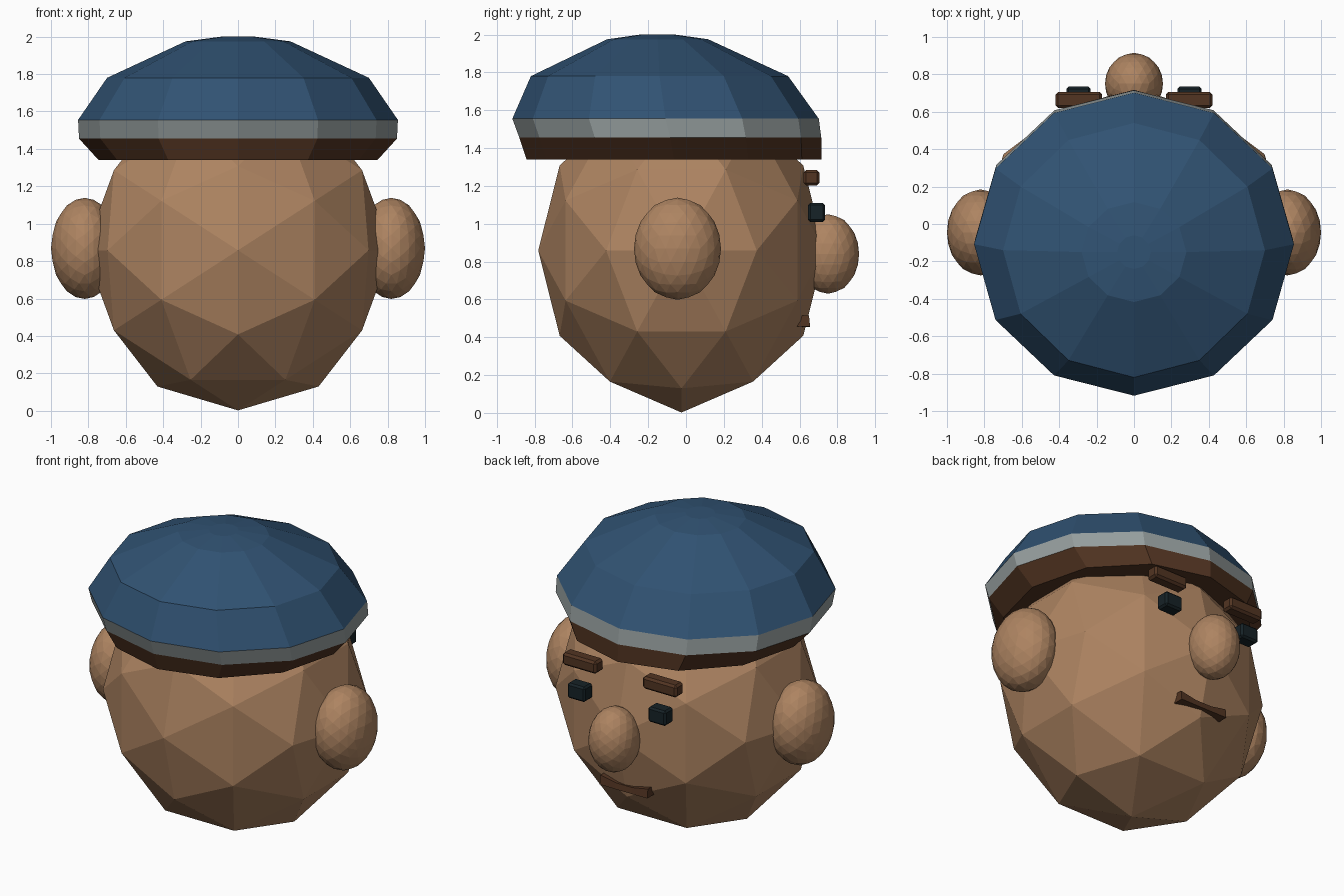
import bpy, bmesh
from math import sin, cos, pi
from mathutils import Vector

if "Cube" in bpy.data.objects:
    bpy.data.objects.remove(bpy.data.objects["Cube"])


def material(name, rgb):
    m = bpy.data.materials.new(name)
    m.diffuse_color = (*rgb, 1)
    m.use_nodes = True
    m.node_tree.nodes["Principled BSDF"].inputs["Base Color"].default_value = m.diffuse_color
    return m


SKIN = material("skin", (0.42, 0.23, 0.12))
BLUE = material("blue", (0.03, 0.085, 0.17))
GREY = material("light_grey", (0.3, 0.34, 0.34))
BROWN = material("brown", (0.085, 0.035, 0.016))
DARK = material("dark", (0.008, 0.016, 0.02))


def finish(bm, name, mat):
    bmesh.ops.recalc_face_normals(bm, faces=bm.faces[:])
    me = bpy.data.meshes.new(name)
    bm.to_mesh(me)
    bm.free()
    me.materials.append(mat)
    ob = bpy.data.objects.new(name, me)
    bpy.context.collection.objects.link(ob)
    return ob


def ball(name, centre, radii, cuts, mat):
    """Geodesic ball whose edge midpoints lie on the axes."""
    bm = bmesh.new()
    a, b = 0.5257, 0.8507
    for s in (-1, 1):
        for t in (-1, 1):
            for p in ((s * a, 0, t * b), (0, s * b, t * a), (s * b, t * a, 0)):
                bm.verts.new(p)
    bmesh.ops.convex_hull(bm, input=bm.verts[:])
    for _ in range(cuts):
        bmesh.ops.subdivide_edges(bm, edges=bm.edges[:], cuts=1, use_grid_fill=True)
        for v in bm.verts:
            v.co.normalize()
    for v in bm.verts:
        v.co = Vector(c + r * k for c, r, k in zip(centre, radii, v.co))
    return finish(bm, name, mat)


def loft(name, rings, mat, cap_start=False, cap_end=False):
    bm = bmesh.new()
    loops = [[bm.verts.new(p) for p in ring] for ring in rings]
    for lo, hi in zip(loops, loops[1:]):
        n = len(lo)
        for i in range(n):
            j = (i + 1) % n
            bm.faces.new((lo[i], lo[j], hi[j], hi[i]))
    if cap_start:
        bm.faces.new(loops[0][::-1])
    if cap_end:
        bm.faces.new(loops[-1])
    return finish(bm, name, mat)


def block(name, centre, size, bevel, mat):
    bm = bmesh.new()
    bmesh.ops.create_cube(bm, size=1)
    for v in bm.verts:
        v.co = Vector(c + s * k for c, s, k in zip(centre, size, v.co))
    bmesh.ops.bevel(bm, geom=bm.edges[:], offset=bevel, segments=1, affect='EDGES')
    return finish(bm, name, mat)


# Head, nose and ears
ball("head", (0, -0.024, 0.858), (0.82, 0.757, 0.856), 1, SKIN)
ball("nose", (0, 0.75, 0.84), (0.155, 0.165, 0.21), 2, SKIN)
for side, s in (("left", -1), ("right", 1)):
    ball(side + "_ear", (s * 0.82, -0.045, 0.868), (0.18, 0.23, 0.27), 2, SKIN)
    # Eyes and brows
    block(side + "_eye", (s * 0.297, 0.69, 1.06), (0.13, 0.09, 0.1), 0.012, DARK)
    block(side + "_brow", (s * 0.295, 0.663, 1.243), (0.25, 0.085, 0.082), 0.014, BROWN)


# Mouth: thin bar, thicker at both ends
def mouth_section(x, half, z):
    return [(x, 0.582, z - half), (x, 0.656, z - half),
            (x, 0.65, z + half), (x, 0.61, z + half)]


loft("mouth", [mouth_section(*p) for p in
               ((-0.175, 0.03, 0.486), (-0.06, 0.02, 0.475),
                (0.06, 0.02, 0.475), (0.175, 0.03, 0.486))], BROWN, True, True)


# Cap: twelve-sided rings leaning backwards as (z, centre y, x radius, y radius)
def ring(z, cy, rx, ry, n=12):
    return [(rx * cos(2 * pi * i / n), cy + ry * sin(2 * pi * i / n), z) for i in range(n)]


base = ring(1.34, -0.063, 0.745, 0.78)
trim_low = ring(1.455, -0.083, 0.85, 0.798)
trim_high = ring(1.555, -0.108, 0.855, 0.81)
loft("cap_band", [base, trim_low], BROWN, cap_start=True)
loft("cap_trim", [trim_low, trim_high], GREY)
loft("cap_crown", [trim_high, ring(1.78, -0.14, 0.70, 0.68),
                   ring(1.975, -0.15, 0.28, 0.267),
                   ring(2.0, -0.15, 0.09, 0.09)], BLUE, cap_end=True)
